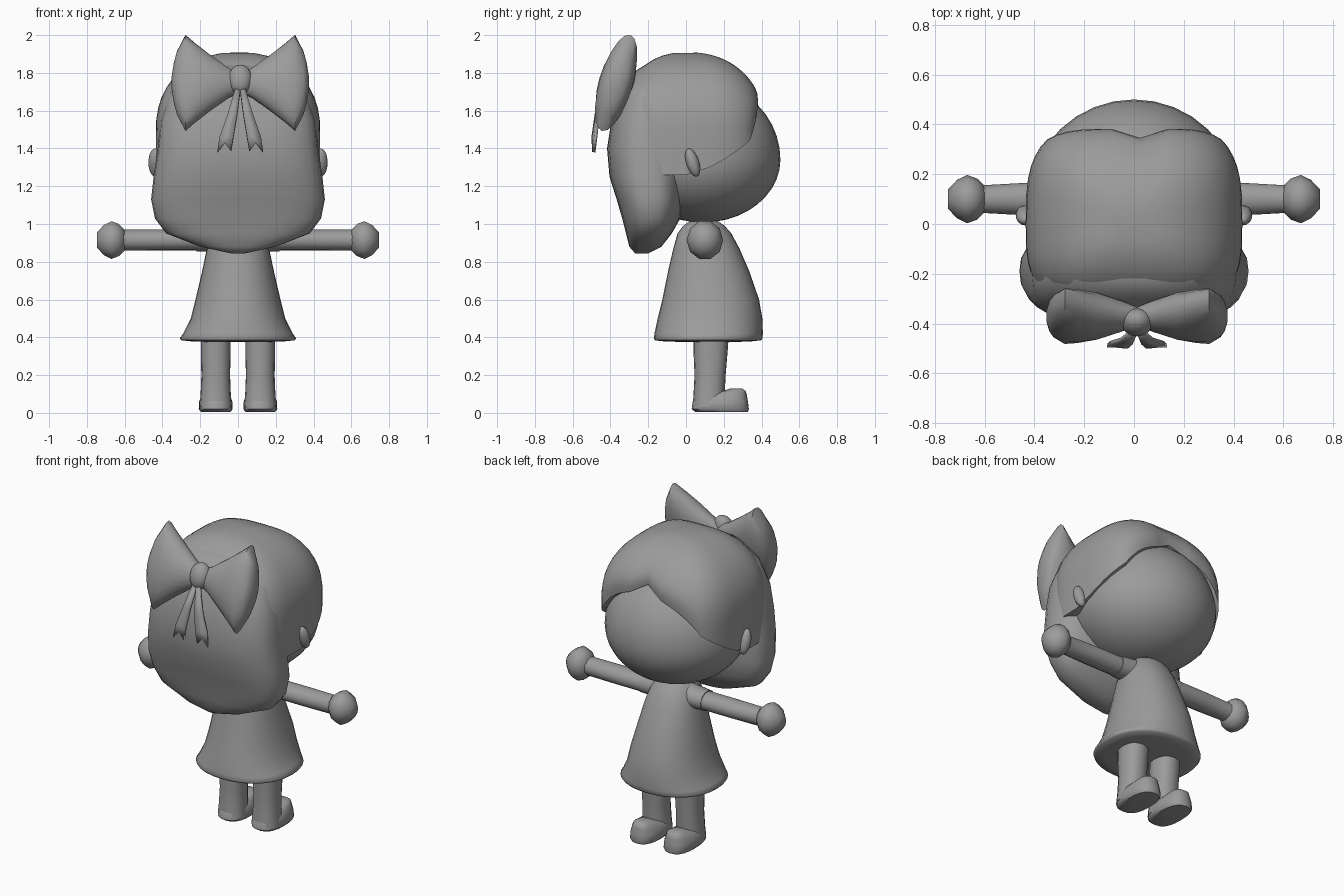
import bpy, bmesh, math
from mathutils import Vector, Matrix

if "Cube" in bpy.data.objects:
    bpy.data.objects.remove(bpy.data.objects["Cube"])

GREY = bpy.data.materials.new("plain_grey")
GREY.diffuse_color = (0.33, 0.33, 0.33, 1)
GREY.use_nodes = True
GREY.node_tree.nodes["Principled BSDF"].inputs["Base Color"].default_value = GREY.diffuse_color


def finish(name, bm, angle=50):
    bmesh.ops.recalc_face_normals(bm, faces=bm.faces)
    me = bpy.data.meshes.new(name)
    bm.to_mesh(me)
    bm.free()
    ob = bpy.data.objects.new(name, me)
    bpy.context.collection.objects.link(ob)
    me.materials.append(GREY)
    bpy.ops.object.select_all(action='DESELECT')
    ob.select_set(True)
    bpy.context.view_layer.objects.active = ob
    bpy.ops.object.shade_smooth_by_angle(angle=math.radians(angle))
    return ob


def spow(v, p):
    return math.copysign(abs(v) ** p, v)


def ring(c, u, v, n=2.0, seg=24):
    """Superellipse of points around c with half axes u and v."""
    c, u, v = Vector(c), Vector(u), Vector(v)
    pts = []
    for i in range(seg):
        a = 2 * math.pi * i / seg
        pts.append(c + u * spow(math.cos(a), 2 / n) + v * spow(math.sin(a), 2 / n))
    return pts


def loft(name, rings, angle=50):
    """Skin a closed body over a list of rings."""
    bm = bmesh.new()
    loops = [[bm.verts.new(p) for p in r] for r in rings]
    for a, b in zip(loops, loops[1:]):
        for i in range(len(a)):
            j = (i + 1) % len(a)
            bm.faces.new((a[i], a[j], b[j], b[i]))
    bm.faces.new(loops[0])
    bm.faces.new(loops[-1])
    return finish(name, bm, angle)


def stack(name, rows, x=0.0, n=2.0, seg=24, angle=50):
    """Loft upright rows of (z, y_back, y_front, half_width)."""
    return loft(name, [ring((x, (b + f) / 2, z), (w, 0, 0), (0, (f - b) / 2, 0), n, seg)
                       for z, b, f, w in rows], angle)


def ball(name, c, r, tilt=0.0, segs=(20, 12), flat=1.0):
    """Ellipsoid; flat squashes the lower half."""
    bm = bmesh.new()
    bmesh.ops.create_uvsphere(bm, u_segments=segs[0], v_segments=segs[1], radius=1)
    for v in bm.verts:
        if v.co.z < 0:
            v.co.z *= flat
    bm.transform(Matrix.Translation(c) @ Matrix.Rotation(tilt, 4, 'X')
                 @ Matrix.Diagonal((*r, 1)))
    return finish(name, bm)


def lerp(table, s):
    for (a, p), (b, q) in zip(table, table[1:]):
        if s <= b:
            return p + (q - p) * max(0, s - a) / (b - a)
    return table[-1][1]


# Head
ball("head", (0, 0.09, 1.34), (0.42, 0.41, 0.41), segs=(32, 20), flat=0.81)

# Hair cap: domed shell with a swept, parted fringe that tucks in to the brow
EDGE = [(0, 1.26), (0.1, 1.29), (0.7, 1.44), (0.85, 1.53), (0.93, 1.575),
        (0.98, 1.605), (0.993, 1.62), (1, 1.68)]
TOP, SEG, LEVELS = 1.91, 48, 14


def cap_point(i, t, inset=1.0):
    a = 2 * math.pi * i / SEG
    s = math.sin(a)
    z = TOP - (TOP - lerp(EDGE, s)) * t ** 1.8
    u = max(0, (z - 1.5) / (TOP - 1.5))
    k = max(0, 1 - u ** 2.2) ** (1 / 2.2) * inset
    k *= 1 - 0.08 * max(0, (s - 0.7) / 0.3) * max(0, (t - 0.75) / 0.25) ** 2
    part = 0.96 if s > 0.999 and t > 0.5 else 1.0
    shift = 0.025 * max(0, s) ** 8
    return Vector((0.435 * k * spow(math.cos(a), 0.625) + shift,
                   (0.422 if s > 0 else 0.36) * k * part * spow(s, 0.625), z))


cap = [[cap_point(i, t / LEVELS) for i in range(SEG)] for t in range(1, LEVELS + 1)]
cap.append([cap_point(i, 1, 0.88) for i in range(SEG)])
loft("hair_cap", cap)

# Long back hair
stack("back_hair", [
    (0.845, -0.27, -0.20, 0.04), (0.88, -0.30, -0.13, 0.20), (0.95, -0.318, -0.075, 0.38),
    (1.03, -0.338, -0.03, 0.44), (1.13, -0.367, -0.012, 0.46), (1.25, -0.405, 0.0, 0.447),
    (1.40, -0.418, 0.0, 0.425), (1.55, -0.395, 0.0, 0.41), (1.70, -0.345, 0.0, 0.36),
    (1.80, -0.285, 0.0, 0.26), (1.84, -0.22, -0.05, 0.15)], n=2.7, seg=32)

# Dress with a rounded hem and closed underside
stack("dress", [
    (0.375, 0.0, 0.24, 0.12), (0.378, -0.11, 0.34, 0.24), (0.384, -0.165, 0.397, 0.30),
    (0.395, -0.17, 0.405, 0.308), (0.42, -0.167, 0.407, 0.29), (0.50, -0.15, 0.404, 0.25),
    (0.60, -0.125, 0.387, 0.225), (0.75, -0.095, 0.335, 0.19), (0.87, -0.067, 0.283, 0.165),
    (0.95, -0.045, 0.24, 0.14), (0.99, -0.015, 0.205, 0.11), (1.015, 0.02, 0.17, 0.07)],
    n=2.2, seg=32, angle=80)

# Paired limbs and ears
for side, s in (("left", -1), ("right", 1)):
    arm = [(0.05, 0.066), (0.42, 0.066), (0.60, 0.056), (0.62, 0.06)]
    loft(side + "_arm", [ring((s * x, 0.10, 0.915), (0, r, 0), (0, 0, 0.056), seg=16)
                         for x, r in arm])
    hand = [(0.60, 0.055), (0.63, 0.085), (0.67, 0.10), (0.71, 0.08), (0.747, 0.04)]
    loft(side + "_hand", [ring((s * x, 0.10, 0.915), (0, r * 0.97, 0), (0, 0, r * 1.05), seg=10)
                          for x, r in hand], 60)
    sleeve = [(0.04, 0.09, 0.925), (0.13, 0.077, 0.92), (0.22, 0.07, 0.916), (0.22, 0.05, 0.915)]
    loft(side + "_sleeve", [ring((s * x, 0.10, z), (0, r, 0), (0, 0, r * 0.87), seg=16)
                            for x, r, z in sleeve])
    stack(side + "_leg", [(0.03, 0.035, 0.20, 0.086), (0.10, 0.04, 0.205, 0.08),
                          (0.20, 0.045, 0.21, 0.076), (0.32, 0.04, 0.22, 0.079),
                          (0.43, 0.04, 0.228, 0.078)], x=s * 0.118, n=2.3, seg=16)
    stack(side + "_foot", [(0.005, 0.05, 0.328, 0.078), (0.02, 0.03, 0.333, 0.09),
                           (0.06, 0.035, 0.328, 0.088), (0.095, 0.06, 0.322, 0.075),
                           (0.117, 0.20, 0.315, 0.055), (0.13, 0.235, 0.295, 0.032)],
          x=s * 0.118, n=2.5, seg=20)
    ball(side + "_ear", (s * 0.438, 0.035, 1.325), (0.037, 0.034, 0.078), math.radians(18), (14, 10))

# Bow, leaning back over the hair
CX = 0.012
LEAN = Vector((0, 0.283, 0.96))
FACE = Vector((0, 0.96, -0.283))
for side, s in (("left", -1), ("right", 1)):
    loop = [(0.0, 0.05, 0.035), (0.06, 0.08, 0.06), (0.16, 0.155, 0.088), (0.24, 0.22, 0.092),
            (0.29, 0.265, 0.087), (0.335, 0.175, 0.072), (0.352, 0.11, 0.055), (0.364, 0.03, 0.02)]
    loft(side + "_bow_loop", [ring((CX + s * x, -0.37, 1.747), LEAN * h, FACE * d, 2.0, 20)
                              for x, h, d in loop], 55)
    # Forked ribbon tail
    bm = bmesh.new()
    rows = [[(-0.002, -0.43, 1.72), (0.024, -0.43, 1.72)],
            [(0.016, -0.475, 1.58), (0.066, -0.465, 1.58)],
            [(0.036, -0.492, 1.46), (0.108, -0.478, 1.46)]]
    pts = [[bm.verts.new((CX + s * x, y, z)) for x, y, z in r] for r in rows]
    for a, b in zip(pts, pts[1:]):
        bm.faces.new((a[0], a[1], b[1], b[0]))
    tips = [bm.verts.new((CX + s * x, -0.488, z))
            for x, z in ((0.048, 1.385), (0.082, 1.43), (0.120, 1.38))]
    bm.faces.new((pts[2][0], tips[0], tips[1]))
    bm.faces.new((pts[2][0], tips[1], pts[2][1]))
    bm.faces.new((pts[2][1], tips[1], tips[2]))
    tail = finish(side + "_bow_tail", bm)
    mod = tail.modifiers.new("thickness", 'SOLIDIFY')
    mod.thickness = 0.018
    mod.offset = 0

ball("bow_knot", (CX, -0.395, 1.765), (0.064, 0.054, 0.08), math.radians(-16), (16, 12))
